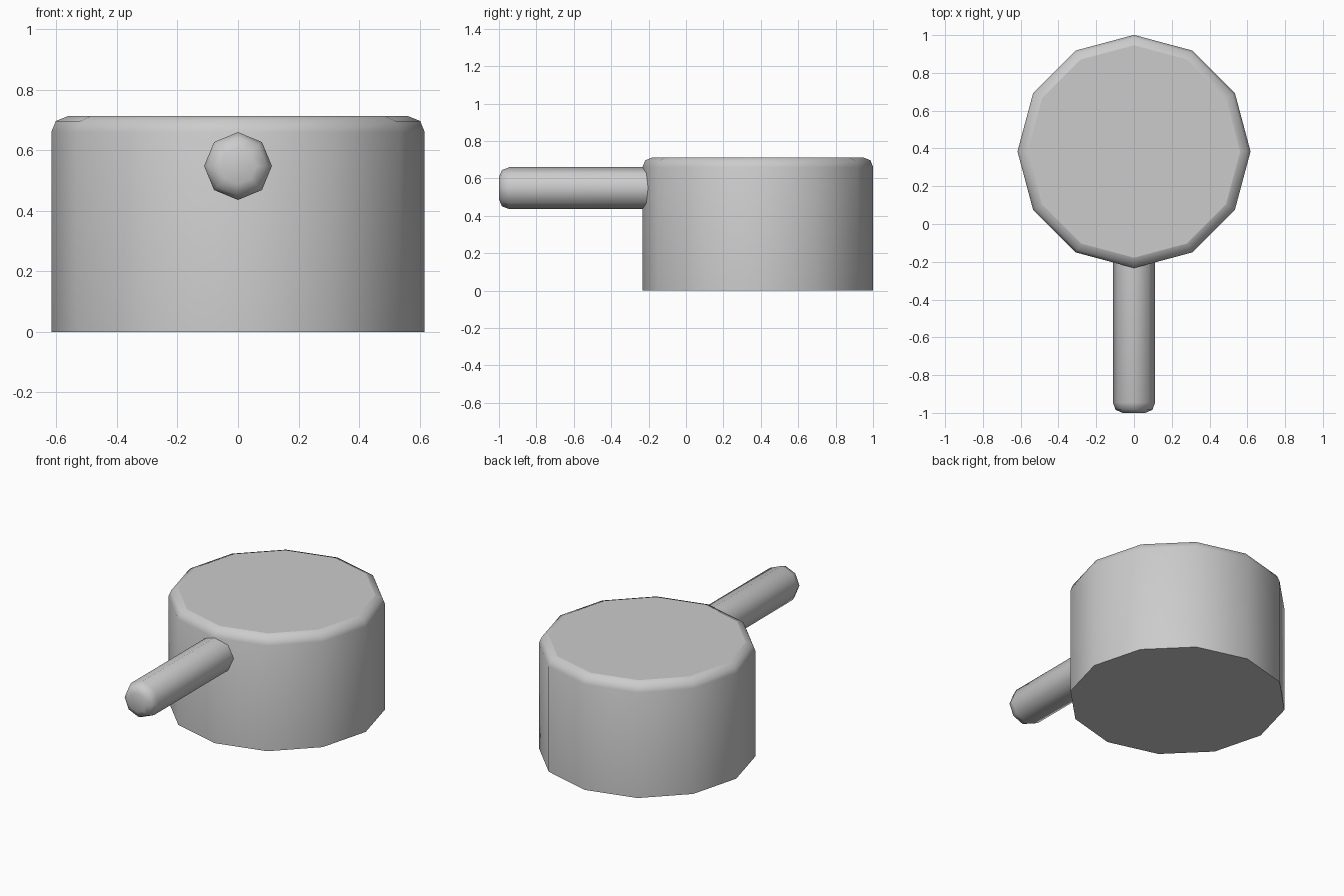
import bpy, bmesh, math
from mathutils import Matrix

cube = bpy.data.objects.get("Cube")
if cube:
    bpy.data.objects.remove(cube)

grey = bpy.data.materials.new("plain grey")
grey.use_nodes = True
colour = (0.6, 0.6, 0.6, 1)
grey.diffuse_color = colour
grey.node_tree.nodes["Principled BSDF"].inputs["Base Color"].default_value = colour


def lathe(name, sides, profile, matrix, flat_caps):
    """Stack rings of (radius, height) and close both ends."""
    bm = bmesh.new()
    rings = []
    for r, z in profile:
        rings.append([bm.verts.new((r * math.cos(math.tau * i / sides),
                                    r * math.sin(math.tau * i / sides), z))
                      for i in range(sides)])
    for low, high in zip(rings, rings[1:]):
        for i in range(sides):
            j = (i + 1) % sides
            bm.faces.new((low[i], low[j], high[j], high[i])).smooth = True
    caps = [bm.faces.new(rings[0][::-1]), bm.faces.new(rings[-1])]
    for cap, flat in zip(caps, flat_caps):
        cap.smooth = not flat
        if flat:
            for edge in cap.edges:
                edge.smooth = False
    bm.transform(matrix)
    mesh = bpy.data.meshes.new(name)
    bm.to_mesh(mesh)
    bm.free()
    mesh.materials.append(grey)
    obj = bpy.data.objects.new(name, mesh)
    bpy.context.collection.objects.link(obj)
    return obj


# Twelve-sided body with a rounded top rim
lathe("body", 12, [(0.617, 0), (0.617, 0.66), (0.602, 0.697), (0.562, 0.713)],
      Matrix.Translation((0, 0.384, 0)), (True, True))

# Eight-sided handle with a rounded outer end, pointing forward
lathe("handle", 8, [(0.112, 0.1), (0.112, 0.945), (0.097, 0.984), (0.06, 1.0)],
      Matrix.Translation((0, 0, 0.548)) @ Matrix.Rotation(math.pi / 2, 4, "X"),
      (True, False))
